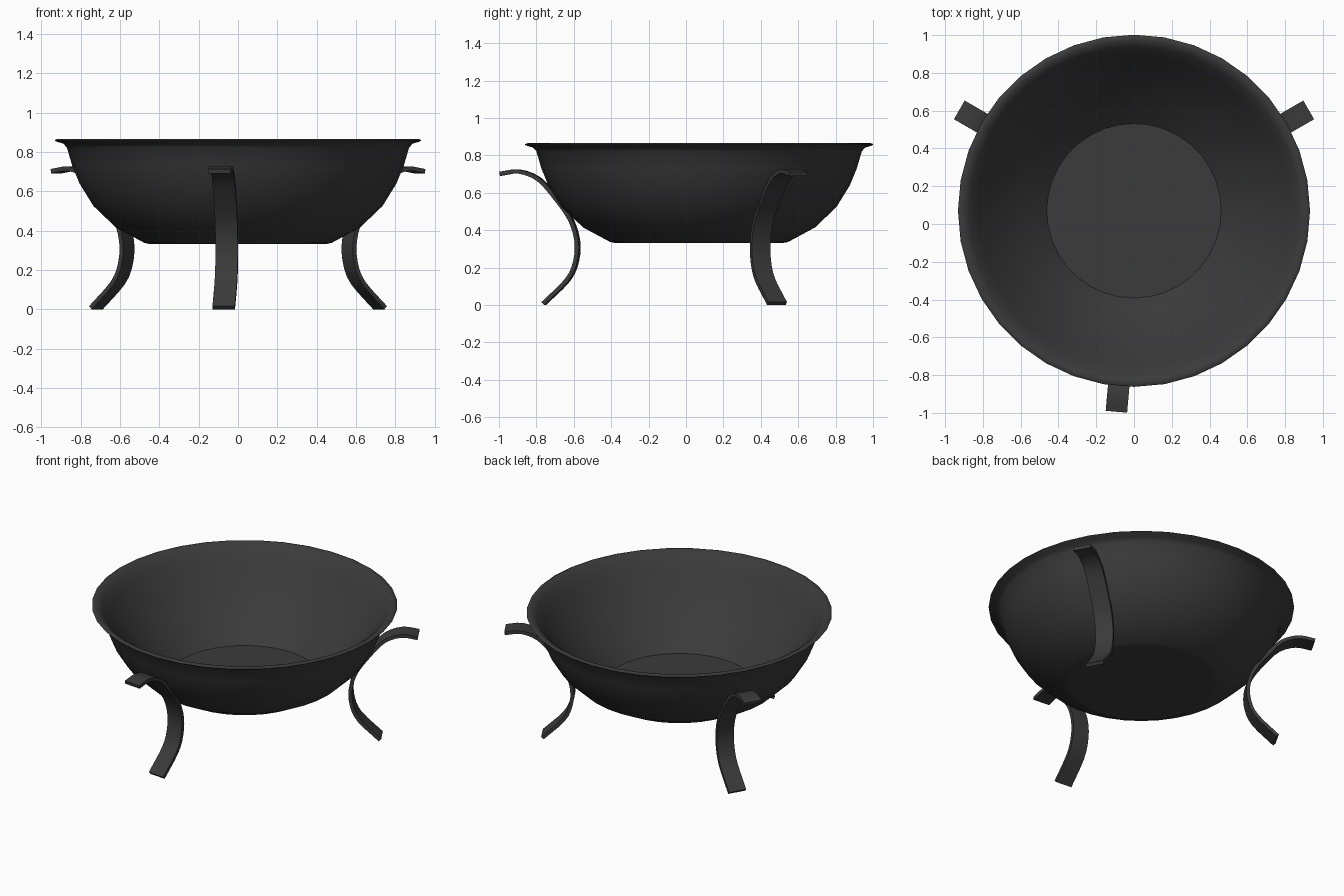
import bpy, bmesh, math
from mathutils import Vector

if "Cube" in bpy.data.objects:
    bpy.data.objects.remove(bpy.data.objects["Cube"])

CENTRE_Y = 0.07
SIDES = 36

iron = bpy.data.materials.new("dark_iron")
iron.diffuse_color = (0.043, 0.043, 0.043, 1)
iron.use_nodes = True
iron.node_tree.nodes["Principled BSDF"].inputs["Base Color"].default_value = iron.diffuse_color


def finish(name, bm, angle):
    bmesh.ops.recalc_face_normals(bm, faces=bm.faces)
    mesh = bpy.data.meshes.new(name)
    bm.to_mesh(mesh)
    bm.free()
    mesh.materials.append(iron)
    obj = bpy.data.objects.new(name, mesh)
    bpy.context.collection.objects.link(obj)
    obj.location.y = CENTRE_Y
    bpy.ops.object.select_all(action='DESELECT')
    obj.select_set(True)
    bpy.context.view_layer.objects.active = obj
    bpy.ops.object.shade_smooth_by_angle(angle=math.radians(angle))
    return obj


def smooth_path(pts, steps):
    # Catmull-Rom curve through the given points
    p = [Vector(q) for q in pts]
    p = [2 * p[0] - p[1]] + p + [2 * p[-1] - p[-2]]
    out = []
    for a, b, c, d in zip(p, p[1:], p[2:], p[3:]):
        for i in range(steps):
            t = i / steps
            out.append(0.5 * (2 * b + (c - a) * t + (2 * a - 5 * b + 4 * c - d) * t**2
                              + (3 * b - a - 3 * c + d) * t**3))
    return out + [p[-2]]


# Bowl: turned shell with a flat floor and a flared, slightly drooping lip (radius, height)
outer = [(0.448, 0.332), (0.475, 0.337), (0.62, 0.415), (0.735, 0.525), (0.806, 0.64),
         (0.843, 0.73), (0.870, 0.822), (0.888, 0.842), (0.925, 0.853)]
inner = [(0.932, 0.859), (0.922, 0.865), (0.905, 0.866), (0.872, 0.843), (0.826, 0.78),
         (0.745, 0.665), (0.615, 0.51), (0.462, 0.37)]
bm = bmesh.new()
rings = []
for r, z in outer + inner:
    rings.append([bm.verts.new((r * math.cos(a), r * math.sin(a), z))
                  for a in (2 * math.pi * i / SIDES for i in range(SIDES))])
for lo, hi in zip(rings, rings[1:]):
    for i in range(SIDES):
        j = (i + 1) % SIDES
        bm.faces.new((lo[i], lo[j], hi[j], hi[i]))
bm.faces.new(rings[0])
bm.faces.new(rings[-1])
bowl = finish("bowl", bm, 60)
# flat floor and underside
for p in bowl.data.polygons:
    if len(p.vertices) == SIDES:
        p.use_smooth = False
bowl.data.update()

# Legs: S-curved flat straps around the bowl (radius, height of centreline)
path = smooth_path([(0.834, 0.008), (0.705, 0.135), (0.660, 0.235), (0.654, 0.345),
                    (0.690, 0.460), (0.771, 0.575), (0.860, 0.673), (0.965, 0.714),
                    (1.066, 0.702)], 3)
HALF_W, HALF_T = 0.057, 0.011


def leg(name, degrees):
    a = math.radians(degrees)
    radial = Vector((math.cos(a), math.sin(a), 0))
    side = Vector((-math.sin(a), math.cos(a), 0)) * HALF_W
    bm = bmesh.new()
    loops = []
    for i, p in enumerate(path):
        t = (path[min(i + 1, len(path) - 1)] - path[max(i - 1, 0)]).normalized()
        base = radial * p.x + Vector((0, 0, p.y))
        n = (radial * -t.y + Vector((0, 0, t.x))) * HALF_T
        loops.append([bm.verts.new(base + v)
                      for v in (side + n, -side + n, -side - n, side - n)])
    for lo, hi in zip(loops, loops[1:]):
        for i in range(4):
            j = (i + 1) % 4
            bm.faces.new((lo[i], lo[j], hi[j], hi[i]))
    bm.faces.new(loops[0])
    bm.faces.new(loops[-1])
    # foot sits on the ground
    for v in bm.verts:
        v.co.z = max(v.co.z, 0)
    finish(name, bm, 40)


for name, deg in (("right_leg", 30), ("left_leg", 150), ("front_leg", 265)):
    leg(name, deg)
